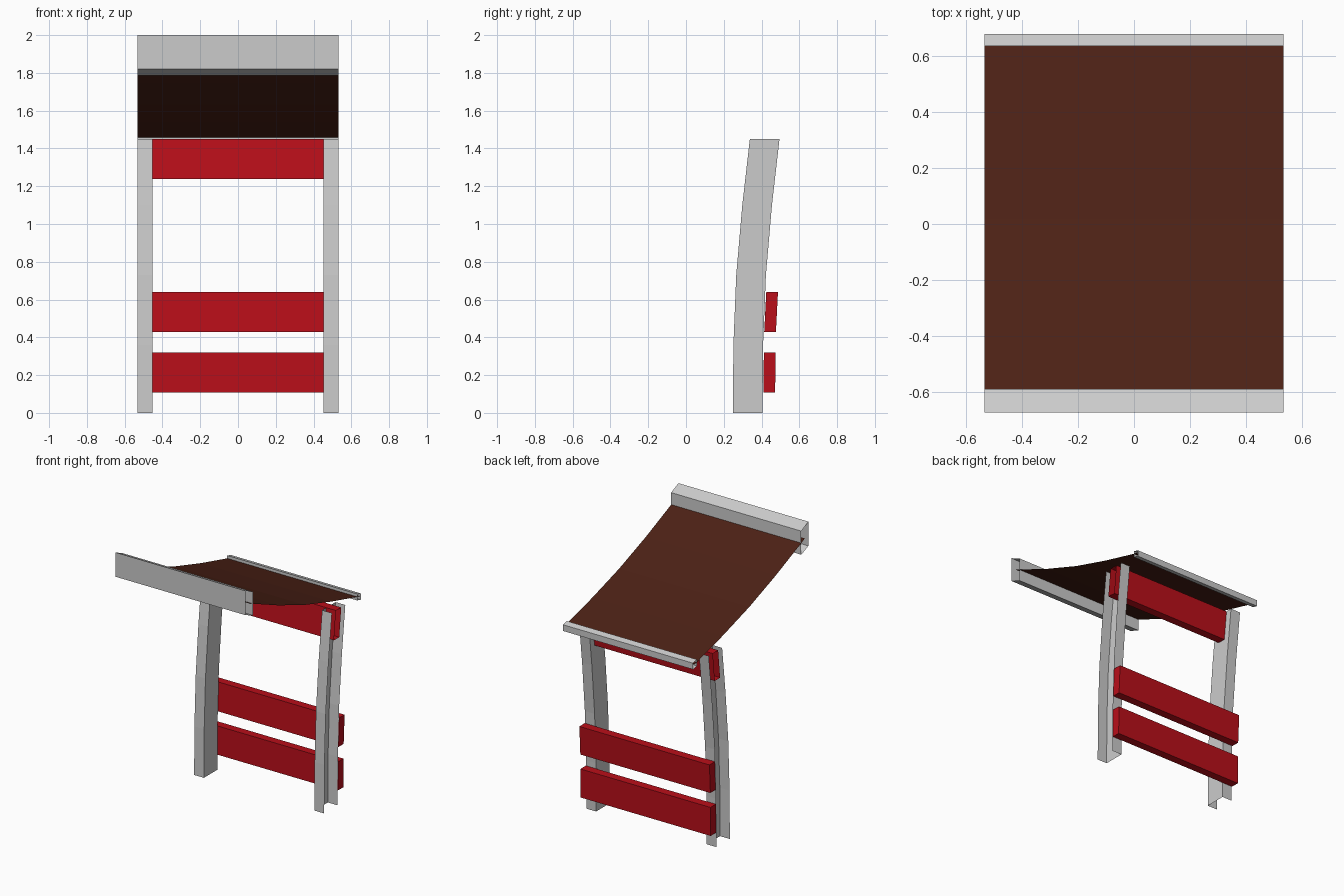
import bpy

if "Cube" in bpy.data.objects:
    bpy.data.objects.remove(bpy.data.objects["Cube"])

HALF = 0.533   # half width of the shelter


def material(name, rgb):
    m = bpy.data.materials.new(name)
    m.diffuse_color = (*rgb, 1)
    m.use_nodes = True
    m.node_tree.nodes["Principled BSDF"].inputs["Base Color"].default_value = m.diffuse_color
    return m


def make(name, verts, faces, mat=None):
    me = bpy.data.meshes.new(name)
    me.from_pydata(verts, [], faces)
    me.update()
    ob = bpy.data.objects.new(name, me)
    bpy.context.collection.objects.link(ob)
    if mat:
        me.materials.append(mat)
    return ob


def extrude_x(name, profile, mat=None, closed=True, caps=False):
    """Sweep a (y, z) profile across the full width."""
    n = len(profile)
    verts = [(x, y, z) for x in (-HALF, HALF) for y, z in profile]
    faces = [(i, (i + 1) % n, n + (i + 1) % n, n + i)
             for i in range(n if closed else n - 1)]
    if caps:
        faces += [tuple(range(n))[::-1], tuple(range(n, 2 * n))]
    return make(name, verts, faces, mat)


red = material("red_paint", (0.488, 0.0045, 0.0100))
brown = material("brown_panel", (0.073, 0.0153, 0.0078))

# Posts: thin channels, web on the inner side, leaning back in a gentle bend
path = [(0.0, 0.0), (0.003, 0.36), (0.018, 0.73), (0.05, 1.10), (0.09, 1.45)]
section = [(HALF, 0.248), (0.453, 0.248), (0.453, 0.405), (HALF, 0.405)]
for side, label in ((1, "right"), (-1, "left")):
    verts = [(side * x, y + dy, z) for dy, z in path for x, y in section]
    faces = []
    for k in range(len(path) - 1):
        for i in range(3):
            a = 4 * k + i
            quad = (a, a + 1, a + 5, a + 4)
            faces.append(quad if side > 0 else quad[::-1])
    make(label + "_post", verts, faces)


# Boards: tilted slats, the upper one sits inside the post channels
def board(name, y, z, lean, thick=0.062, height=0.212, caps=True):
    extrude_x(name, [(y, z), (y + thick, z - 0.001),
                     (y + lean + thick, z + height - 0.001),
                     (y + lean, z + height)], red, caps=caps)


board("lower_board", 0.41, 0.109, 0.002)
board("middle_board", 0.414, 0.429, 0.011)
board("upper_board", 0.362, 1.239, 0.023, caps=False)

# Roof: single sagging sheet whose ends tuck into the edge beams
roof = [(-0.63, 1.892), (-0.59, 1.874), (-0.29, 1.747), (0.02, 1.632),
        (0.33, 1.538), (0.635, 1.457), (0.66, 1.452)]
extrude_x("roof_panel", roof, brown, closed=False)

# Edge beams: open-ended hollow profiles along the front and back of the roof
extrude_x("front_beam", [(-0.672, 2.0), (-0.672, 1.82), (-0.588, 1.787), (-0.588, 1.962)])
extrude_x("back_beam", [(0.635, 1.478), (0.635, 1.43), (0.677, 1.42), (0.677, 1.466)])
